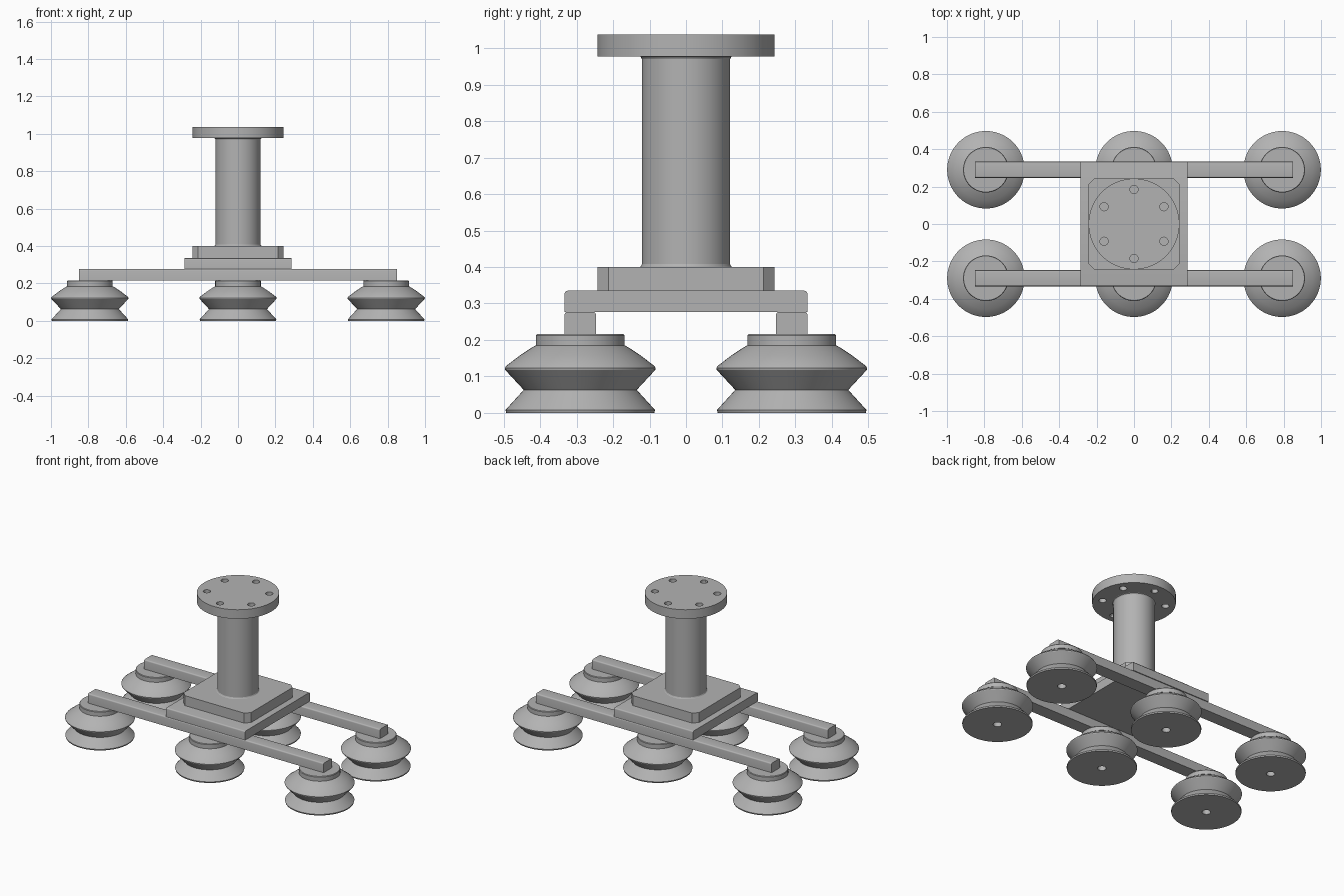
import bpy
import bmesh
from math import cos, sin, pi, radians

cube = bpy.data.objects.get("Cube")
if cube:
    bpy.data.objects.remove(cube, do_unlink=True)

grey = bpy.data.materials.new("machined grey")
grey.use_nodes = True
COLOUR = (0.45, 0.45, 0.45, 1)
grey.diffuse_color = COLOUR
grey.node_tree.nodes["Principled BSDF"].inputs["Base Color"].default_value = COLOUR


def finish(name, bm, location=(0, 0, 0)):
    bmesh.ops.recalc_face_normals(bm, faces=bm.faces)
    mesh = bpy.data.meshes.new(name)
    bm.to_mesh(mesh)
    bm.free()
    mesh.materials.append(grey)
    obj = bpy.data.objects.new(name, mesh)
    obj.location = location
    bpy.context.collection.objects.link(obj)
    return obj


def smooth(obj):
    bpy.ops.object.select_all(action="DESELECT")
    obj.select_set(True)
    bpy.context.view_layer.objects.active = obj
    bpy.ops.object.shade_smooth_by_angle(angle=radians(25))


def lathe(name, profile, location=(0, 0, 0), sides=64):
    """Spin a (radius, height) profile about z; radius 0 is a point on the axis."""
    bm = bmesh.new()
    rings = [[bm.verts.new((r * cos(2 * pi * i / sides), r * sin(2 * pi * i / sides), z))
              for i in range(sides)] if r else [bm.verts.new((0, 0, z))]
             for r, z in profile]
    for a, b in zip(rings, rings[1:]):
        if len(a) == len(b) == 1:
            continue
        for i in range(sides):
            j = (i + 1) % sides
            if len(a) == 1:
                bm.faces.new((a[0], b[i], b[j]))
            elif len(b) == 1:
                bm.faces.new((a[i], a[j], b[0]))
            else:
                bm.faces.new((a[i], a[j], b[j], b[i]))
    bmesh.ops.remove_doubles(bm, verts=bm.verts, dist=1e-5)
    obj = finish(name, bm, location)
    smooth(obj)
    return obj


def block(name, hx, hy, z0, z1, y=0, round_top=0.0, corner=0.0):
    """Box with optional rounded long top edges and chamfered upright corners."""
    bm = bmesh.new()
    bmesh.ops.create_cube(bm, size=1)
    for v in bm.verts:
        v.co = (v.co.x * 2 * hx, v.co.y * 2 * hy, (v.co.z + 0.5) * (z1 - z0))

    def runs_along(edge, axis):
        a, b = edge.verts
        return abs(a.co[axis] - b.co[axis]) > 1e-4

    if corner:
        uprights = [e for e in bm.edges if runs_along(e, 2)]
        bmesh.ops.bevel(bm, geom=uprights, offset=corner, segments=1, affect="EDGES")
    if round_top:
        top = [e for e in bm.edges if runs_along(e, 0) and e.verts[0].co.z > 0.001]
        bmesh.ops.bevel(bm, geom=top, offset=round_top, segments=4,
                        profile=0.5, affect="EDGES")
    obj = finish(name, bm, (0, y, z0))
    if round_top:
        smooth(obj)
    return obj


# Mounting flange with six through holes
flange = lathe("mounting_flange", [(0, 0.978), (0.243, 0.978), (0.243, 1.037), (0, 1.037)])
for k in range(6):
    a = pi / 2 + k * pi / 3
    cutter = lathe("bolt_hole_cutter", [(0, 0.9), (0.022, 0.9), (0.022, 1.1), (0, 1.1)],
                   (0.185 * cos(a), 0.185 * sin(a), 0), 24)
    cutter.hide_render = True
    cut = flange.modifiers.new("bolt_hole", "BOOLEAN")
    cut.object = cutter
    cut.solver = "EXACT"
    bpy.context.view_layer.objects.active = flange
    bpy.ops.object.modifier_apply(modifier=cut.name)
    bpy.data.objects.remove(cutter, do_unlink=True)
smooth(flange)

# Column with small fillets at both ends
lathe("column", [(0, 0.398), (0.13, 0.398), (0.124, 0.402), (0.121, 0.408),
                 (0.121, 0.97), (0.124, 0.976), (0.13, 0.979), (0, 0.979)])

# Stacked plates
block("column_plate", 0.243, 0.243, 0.335, 0.4, corner=0.03)
block("base_plate", 0.285, 0.333, 0.277, 0.335, round_top=0.008)

# Bars carrying the bellows suction cups, each cup bored through the middle
CUP = [(0.025, 0), (0.203, 0), (0.205, 0.008), (0.155, 0.063), (0.206, 0.118),
       (0.207, 0.123), (0.203, 0.129), (0.165, 0.158), (0.135, 0.178),
       (0.122, 0.185), (0.122, 0.212), (0.119, 0.216), (0, 0.216),
       (0, 0.205), (0.025, 0.205), (0.025, 0)]
for side, y in (("front", -0.29), ("back", 0.29)):
    block(side + "_bar", 0.85, 0.043, 0.215, 0.277, y, round_top=0.008)
    for place, x in (("right", -0.792), ("middle", 0), ("left", 0.792)):
        lathe(f"{side}_{place}_suction_cup", CUP, (x, y, 0))
